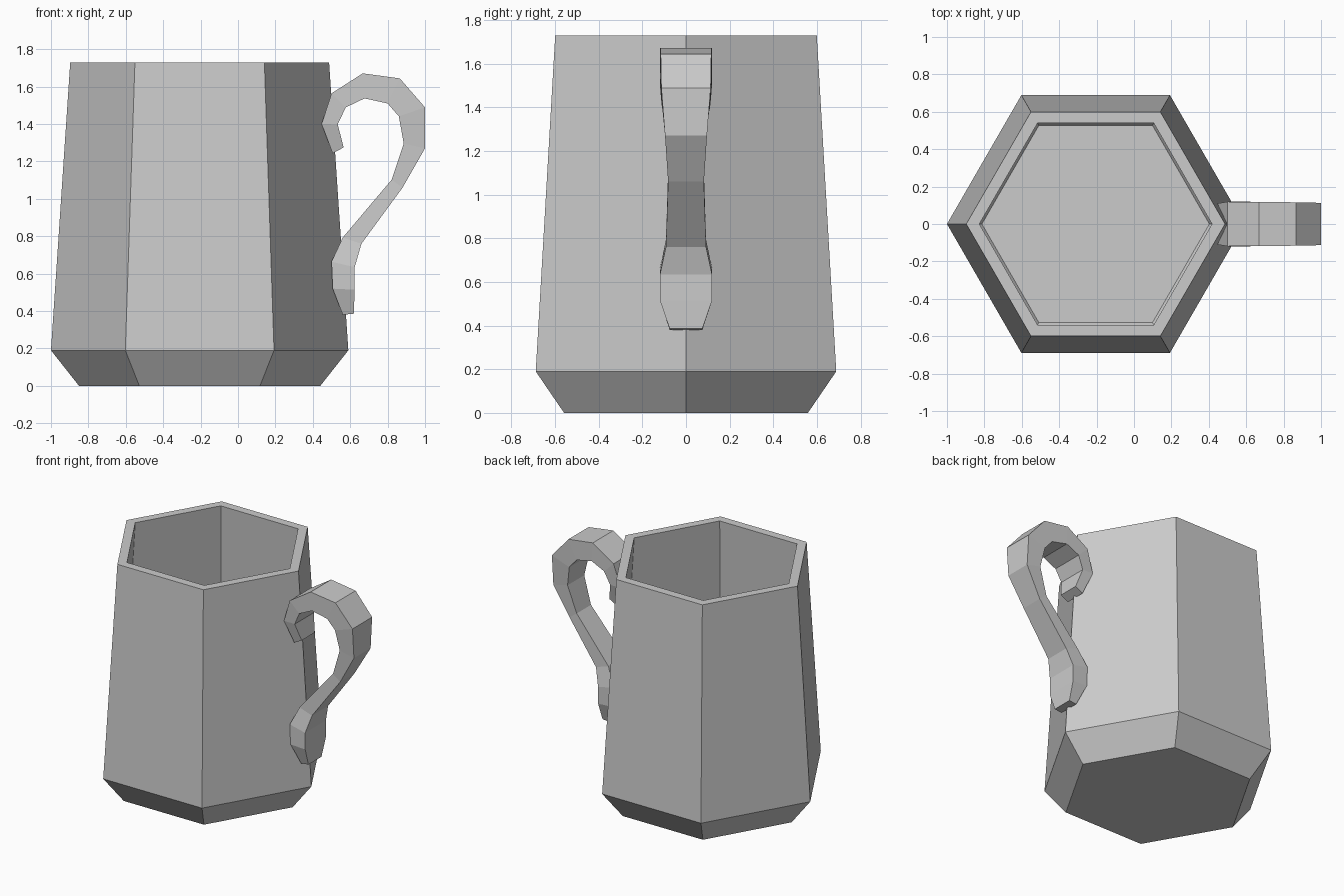
import bpy
import bmesh
import math

if "Cube" in bpy.data.objects:
    bpy.data.objects.remove(bpy.data.objects["Cube"])


def loft(name, rings, wrap_end=True):
    """Bridge consecutive vertex rings with quads and cap both ends."""
    bm = bmesh.new()
    loops = [[bm.verts.new(p) for p in ring] for ring in rings]
    n = len(loops[0])
    for a, b in zip(loops, loops[1:]):
        for i in range(n):
            j = (i + 1) % n
            bm.faces.new((a[i], a[j], b[j], b[i]))
    bm.faces.new(loops[0][::-1])
    bm.faces.new(loops[-1])
    bmesh.ops.recalc_face_normals(bm, faces=bm.faces)
    mesh = bpy.data.meshes.new(name)
    bm.to_mesh(mesh)
    bm.free()
    obj = bpy.data.objects.new(name, mesh)
    bpy.context.collection.objects.link(obj)
    return obj


# Hexagonal cup: outer wall, rim, then inner wall down to the floor
CUP_X = -0.205


def hexagon(radius, z):
    return [(CUP_X + radius * math.cos(math.radians(60 * k)),
             radius * math.sin(math.radians(60 * k)), z) for k in range(6)]


cup_profile = [(0.645, 0.0), (0.795, 0.19), (0.692, 1.73),
               (0.622, 1.73), (0.722, 0.21), (0.608, 0.06)]
loft("cup", [hexagon(r, z) for r, z in cup_profile])

# Handle: rectangular sections as (outer x, outer z, inner x, inner z, half width)
handle_sections = [
    (0.506, 1.243, 0.565, 1.275, 0.075),
    (0.447, 1.400, 0.533, 1.398, 0.110),
    (0.500, 1.564, 0.576, 1.489, 0.119),
    (0.667, 1.671, 0.677, 1.537, 0.118),
    (0.865, 1.644, 0.800, 1.510, 0.116),
    (1.000, 1.489, 0.860, 1.441, 0.113),
    (1.000, 1.270, 0.886, 1.296, 0.096),
    (0.880, 1.060, 0.822, 1.103, 0.082),
    (0.660, 0.760, 0.560, 0.793, 0.092),
    (0.624, 0.635, 0.500, 0.664, 0.119),
    (0.624, 0.514, 0.506, 0.520, 0.119),
    (0.619, 0.386, 0.560, 0.380, 0.075),
]
loft("handle", [[(ox, -w, oz), (ox, w, oz), (ix, w, iz), (ix, -w, iz)]
                for ox, oz, ix, iz, w in handle_sections])
